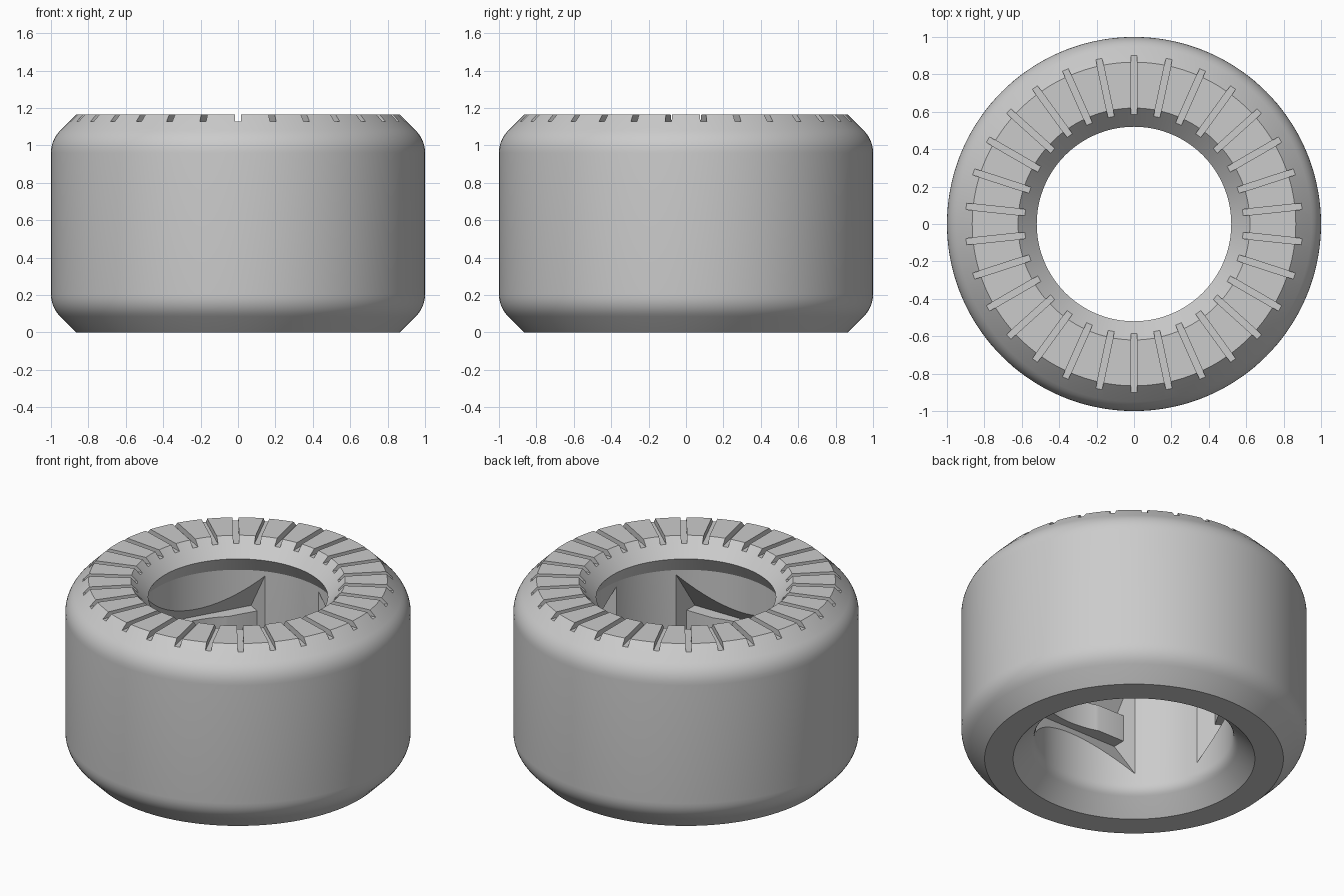
import bpy, bmesh, math
from mathutils import Matrix, Vector

TOP = 1.165
MID = TOP / 2
SEGMENTS = 144

cube = bpy.data.objects.get("Cube")
if cube:
    bpy.data.objects.remove(cube, do_unlink=True)

grey = bpy.data.materials.new("plain grey")
grey.use_nodes = True
grey.diffuse_color = (0.6, 0.6, 0.6, 1)
grey.node_tree.nodes["Principled BSDF"].inputs["Base Color"].default_value = (0.6, 0.6, 0.6, 1)


def make_object(name, bm):
    bmesh.ops.recalc_face_normals(bm, faces=bm.faces[:])
    mesh = bpy.data.meshes.new(name)
    bm.to_mesh(mesh)
    bm.free()
    mesh.materials.append(grey)
    obj = bpy.data.objects.new(name, mesh)
    bpy.context.collection.objects.link(obj)
    return obj


def fillet(before, corner, after, length, steps=6):
    """Round a profile corner with a short curve."""
    corner = Vector(corner)
    a = corner + (Vector(before) - corner).normalized() * length
    b = corner + (Vector(after) - corner).normalized() * length
    ts = [i / steps for i in range(steps + 1)]
    return [tuple(a * (1 - t) ** 2 + corner * 2 * t * (1 - t) + b * t * t) for t in ts]


def lathe(name, profile):
    """Revolve a closed (radius, height) profile about z."""
    bm = bmesh.new()
    rings = []
    for i in range(SEGMENTS):
        a = math.tau * i / SEGMENTS
        rings.append([bm.verts.new((r * math.cos(a), r * math.sin(a), z)) for r, z in profile])
    n = len(profile)
    for i in range(SEGMENTS):
        p, q = rings[i], rings[(i + 1) % SEGMENTS]
        for j in range(n):
            k = (j + 1) % n
            bm.faces.new((p[j], q[j], q[k], p[k]))
    return make_object(name, bm)


def prism(bm, outline, half_width, angle):
    """Extrude a (radial, height) outline sideways and turn it about z."""
    turn = Matrix.Rotation(angle, 4, 'Z')
    face = bm.faces.new([bm.verts.new(turn @ Vector((s, -half_width, z))) for s, z in outline])
    out = bmesh.ops.extrude_face_region(bm, geom=[face])
    verts = [v for v in out["geom"] if isinstance(v, bmesh.types.BMVert)]
    bmesh.ops.translate(bm, verts=verts, vec=turn @ Vector((0, 2 * half_width, 0)))


def cut(target, cutter):
    cutter.hide_render = True
    mod = target.modifiers.new("cut", 'BOOLEAN')
    mod.operation = 'DIFFERENCE'
    mod.solver = 'EXACT'
    mod.object = cutter
    bpy.ops.object.select_all(action='DESELECT')
    target.select_set(True)
    bpy.context.view_layer.objects.active = target
    bpy.ops.object.modifier_apply(modifier=mod.name)
    bpy.data.objects.remove(cutter, do_unlink=True)


# Ring body: rounded chamfers outside, sharp lip and stepped bore inside
low, high = (0.865, 0), (0.865, TOP)
corner_low, corner_high = (1, 0.135), (1, TOP - 0.135)
bore_low, bore_high = (0.575, 0.125), (0.575, 0.965)
profile = [low]
profile += fillet(low, corner_low, corner_high, 0.07)
profile += fillet(corner_low, corner_high, high, 0.07)
profile += [high, (0.62, TOP), (0.52, 1.06), bore_high]
profile += fillet(bore_high, bore_low, (0.7, 0), 0.04)
profile += [(0.7, 0)]
body = lathe("ring_body", profile)

# Three pockets in the bore, each with a flat rib along its middle
rib = 0.085
upper = [(0.42, 0.375), (0.625, rib), (0.543, rib)]
outline = [(s, MID + h) for s, h in upper] + [(s, MID - h) for s, h in reversed(upper)]
pockets = bmesh.new()
for i in range(3):
    prism(pockets, outline, 0.375, math.radians(30 + 120 * i))
cut(body, make_object("pocket_cutter", pockets))

# Thirty radial grip slots across the top face
slot = [(0.5, TOP - 0.037), (0.98, TOP - 0.037), (0.98, TOP + 0.1), (0.5, TOP + 0.1)]
slots = bmesh.new()
for i in range(30):
    prism(slots, slot, 0.017, math.radians(90 + 12 * i))
cut(body, make_object("slot_cutter", slots))

bpy.ops.object.shade_smooth_by_angle(angle=math.radians(28))
